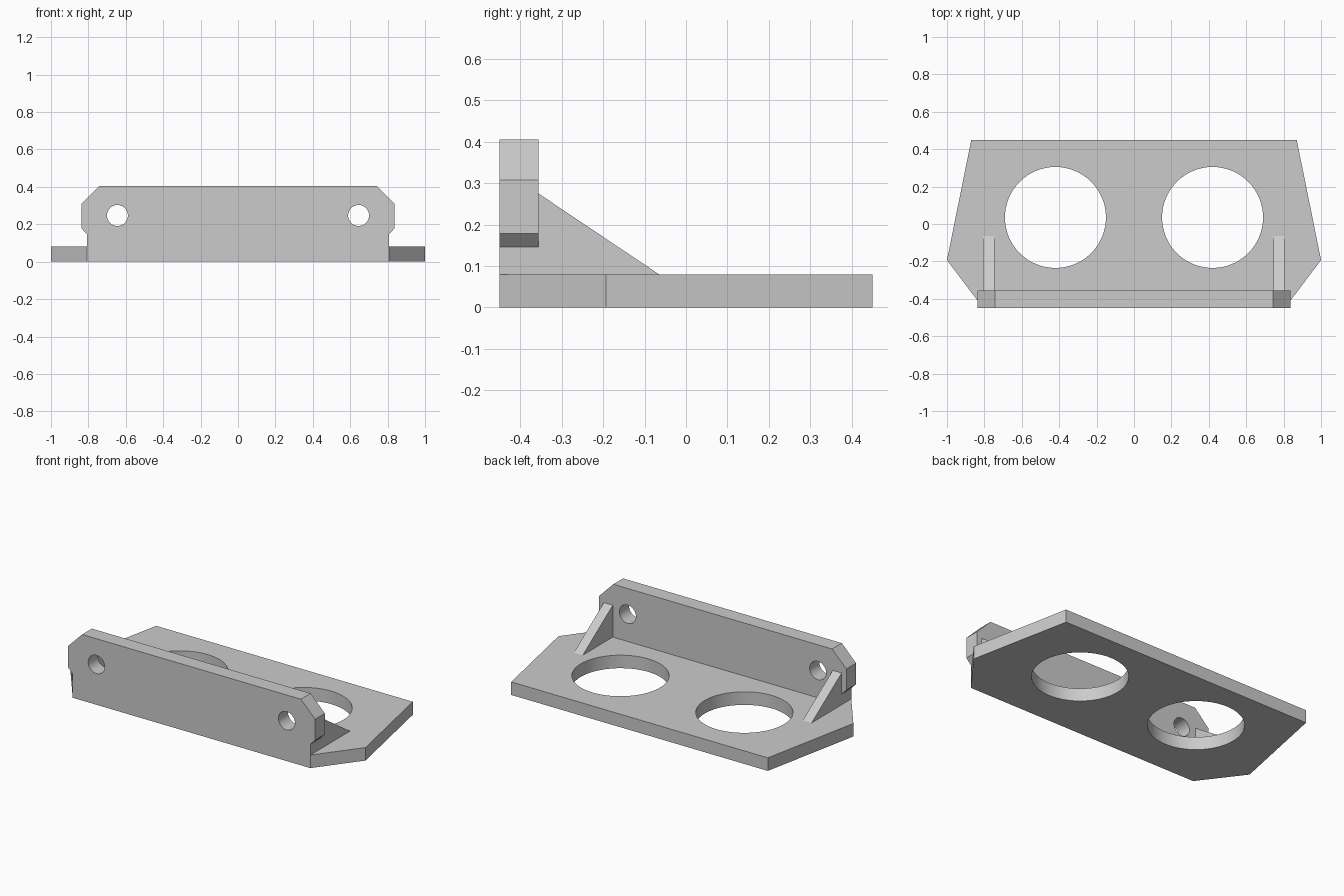
import bpy
import bmesh
from math import pi, cos, sin, radians

cube = bpy.data.objects.get("Cube")
if cube:
    bpy.data.objects.remove(cube, do_unlink=True)

grey = bpy.data.materials.new("plain grey")
grey.use_nodes = True
colour = (0.6, 0.6, 0.6, 1)
grey.diffuse_color = colour
grey.node_tree.nodes["Principled BSDF"].inputs["Base Color"].default_value = colour


def mirrored(half):
    """Close a right-hand half outline with its mirror image."""
    return half + [(-x, y) for x, y in reversed(half)]


def circle(cx, cy, r, n=64):
    return [(cx + r * cos(2 * pi * i / n), cy + r * sin(2 * pi * i / n)) for i in range(n)]


def plate(name, loops, thickness, location, rotation=(0, 0, 0)):
    """Extrude a flat outline, with inner loops as holes, into a mesh plate."""
    curve = bpy.data.curves.new(name, "CURVE")
    curve.dimensions = "2D"
    curve.fill_mode = "BOTH"
    curve.extrude = thickness / 2
    for loop in loops:
        spline = curve.splines.new("POLY")
        spline.points.add(len(loop) - 1)
        for point, (x, y) in zip(spline.points, loop):
            point.co = (x, y, 0, 1)
        spline.use_cyclic_u = True
    obj = bpy.data.objects.new(name, curve)
    bpy.context.collection.objects.link(obj)
    obj.location = location
    obj.rotation_euler = [radians(a) for a in rotation]
    bpy.ops.object.select_all(action="DESELECT")
    obj.select_set(True)
    bpy.context.view_layer.objects.active = obj
    bpy.ops.object.convert(target="MESH")
    obj = bpy.context.object
    bm = bmesh.new()
    bm.from_mesh(obj.data)
    bmesh.ops.remove_doubles(bm, verts=bm.verts, dist=0.0001)
    bmesh.ops.recalc_face_normals(bm, faces=bm.faces)
    bm.to_mesh(obj.data)
    bm.free()
    obj.data.materials.clear()
    obj.data.materials.append(grey)
    bpy.ops.object.shade_smooth_by_angle(angle=radians(30))
    return obj


# Base plate with two large round openings
base_outline = mirrored([(0.806, -0.45), (1, -0.193), (0.87, 0.45)])
plate("base_plate",
      [base_outline] + [circle(s * 0.42, 0.035, 0.27) for s in (-1, 1)],
      0.08, (0, 0, 0.04))

# Upright front wall with chamfered ears and two bolt holes
wall_outline = mirrored([(0.806, 0.08), (0.806, 0.146), (0.838, 0.179),
                         (0.838, 0.308), (0.742, 0.405)])
plate("front_wall",
      [wall_outline] + [circle(s * 0.645, 0.247, 0.056) for s in (-1, 1)],
      0.094, (0, -0.403, 0), (90, 0, 0))

# Triangular ribs bracing the wall
rib_outline = [(-0.356, 0.08), (-0.065, 0.08), (-0.356, 0.275)]
for side, s in (("left", 1), ("right", -1)):
    plate(side + "_rib", [rib_outline], 0.06, (s * 0.776, 0, 0), (90, 0, 90))
